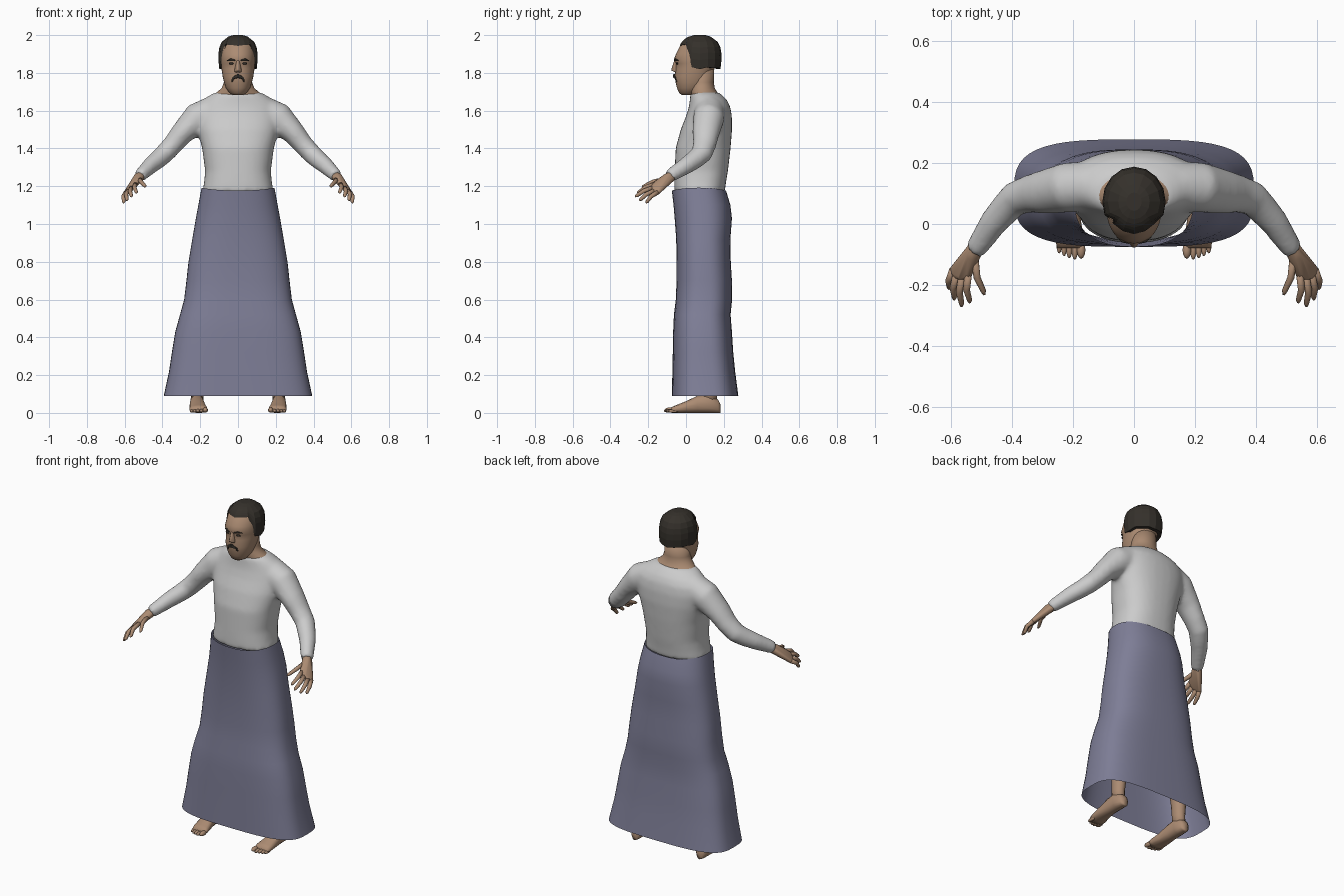
import bpy, bmesh, math
from mathutils import Vector


def material(name, rgb):
    m = bpy.data.materials.new(name)
    m.diffuse_color = (*rgb, 1)
    return m


SKIN = material("skin", (0.41, 0.26, 0.17))
CLOTH = material("skirt_cloth", (0.21, 0.21, 0.31))
HAIR = material("hair", (0.035, 0.03, 0.024))


def finish(name, bm, mat=None, smooth=True, mirror=False):
    bmesh.ops.recalc_face_normals(bm, faces=bm.faces)
    me = bpy.data.meshes.new(name)
    bm.to_mesh(me)
    bm.free()
    if smooth:
        me.shade_smooth()
    ob = bpy.data.objects.new(name, me)
    bpy.context.collection.objects.link(ob)
    if mat:
        me.materials.append(mat)
    if mirror:
        ob.modifiers.new("mirror", 'MIRROR').use_clip = False
    return ob


def loft(bm, rings, cap=True):
    vs = [[bm.verts.new(p) for p in r] for r in rings]
    n = len(vs[0])
    for a, b in zip(vs, vs[1:]):
        for i in range(n):
            bm.faces.new((a[i], a[(i + 1) % n], b[(i + 1) % n], b[i]))
    if cap:
        bm.faces.new(vs[0])
        bm.faces.new(vs[-1])


def level(z, hx, yf, yb, n=2.0, seg=32, dip=0.0):
    """Horizontal superellipse ring from front yf to back yb."""
    pts = []
    for i in range(seg):
        a = 2 * math.pi * i / seg
        c, s = math.cos(a), math.sin(a)
        x = hx * math.copysign(abs(c) ** (2 / n), c)
        y = (yf + yb) / 2 + (yb - yf) / 2 * math.copysign(abs(s) ** (2 / n), s)
        pts.append((x, y, z - dip * s * s))
    return pts


def tube(bm, path, seg=16):
    """Tapered limb; path of (centre, radius in xz plane, radius in depth)."""
    cs = [Vector(p[0]) for p in path]
    rings = []
    for i, (c, ra, rb) in enumerate(path):
        d = (cs[min(i + 1, len(cs) - 1)] - cs[max(i - 1, 0)]).normalized()
        u = d.cross(Vector((0, 1, 0))).normalized()
        v = d.cross(u).normalized()
        rings.append([cs[i] + u * ra * math.cos(2 * math.pi * k / seg)
                      + v * rb * math.sin(2 * math.pi * k / seg) for k in range(seg)])
    loft(bm, rings)


def hull(bm, balls):
    """Convex skin around small balls (x, y, z, r)."""
    vs = []
    for x, y, z, r in balls:
        for i in (-1, 0, 1):
            for j in (-1, 0, 1):
                for k in (-1, 0, 1):
                    if i or j or k:
                        vs.append(bm.verts.new(Vector((x, y, z)) + Vector((i, j, k)).normalized() * r))
    bmesh.ops.convex_hull(bm, input=vs)
    bmesh.ops.delete(bm, geom=[v for v in vs if v.is_valid and not v.link_faces], context='VERTS')


def ellipsoid(bm, c, r, seg=12):
    res = bmesh.ops.create_uvsphere(bm, u_segments=seg, v_segments=seg // 2 + 2, radius=1)
    for v in res["verts"]:
        v.co = Vector(c) + Vector((v.co.x * r[0], v.co.y * r[1], v.co.z * r[2]))


# skirt: open flared tube
bm = bmesh.new()
loft(bm, [level(*r, seg=48, dip=0.015 if r[0] > 1.1 else 0) for r in [
    (0.09, 0.393, -0.075, 0.277, 3.3), (0.22, 0.365, -0.072, 0.26, 3.2),
    (0.32, 0.35, -0.07, 0.25, 3.1), (0.43, 0.332, -0.068, 0.243, 3.0),
    (0.52, 0.307, -0.064, 0.236, 2.9), (0.60, 0.285, -0.054, 0.244, 2.8),
    (0.70, 0.273, -0.05, 0.243, 2.7), (0.80, 0.262, -0.05, 0.237, 2.6),
    (0.92, 0.242, -0.052, 0.235, 2.5), (1.03, 0.223, -0.06, 0.243, 2.4),
    (1.10, 0.21, -0.066, 0.235, 2.4), (1.192, 0.193, -0.075, 0.212, 2.4)]], cap=False)
finish("skirt", bm, CLOTH)

# shirt: torso and sleeves fused into one smooth surface
bm = bmesh.new()
loft(bm, [level(*r) for r in [
    (1.165, 0.19, -0.062, 0.205, 2.4), (1.22, 0.18, -0.062, 0.212, 2.4),
    (1.28, 0.174, -0.06, 0.222, 2.4), (1.40, 0.19, -0.055, 0.236, 2.4),
    (1.50, 0.215, -0.028, 0.244, 2.3), (1.57, 0.225, 0.0, 0.243, 2.2),
    (1.62, 0.218, 0.015, 0.235, 2.1), (1.655, 0.19, 0.02, 0.218, 2.0),
    (1.685, 0.145, 0.022, 0.19, 2.0), (1.698, 0.115, 0.03, 0.17, 2.0)]])
for s in (1, -1):
    tube(bm, [((s * x, y, z), ra, rb) for x, y, z, ra, rb in [
        (0.13, 0.125, 1.60, 0.08, 0.08), (0.215, 0.12, 1.56, 0.083, 0.083),
        (0.297, 0.105, 1.48, 0.061, 0.072), (0.345, 0.098, 1.42, 0.054, 0.062),
        (0.39, 0.083, 1.372, 0.052, 0.057), (0.425, 0.045, 1.34, 0.049, 0.052),
        (0.46, 0.005, 1.312, 0.045, 0.047), (0.522, -0.088, 1.253, 0.034, 0.036)]], seg=20)
shirt = finish("shirt", bm)
rm = shirt.modifiers.new("fuse", 'REMESH')
rm.mode = 'VOXEL'
rm.voxel_size = 0.012
rm.use_smooth_shade = True
sm = shirt.modifiers.new("relax", 'SMOOTH')
sm.factor, sm.iterations = 0.5, 8

# hands: palm hull, four fingers and a thumb
bm = bmesh.new()
hull(bm, [(0.505, -0.06, 1.265, 0.024), (0.53, -0.1, 1.245, 0.024),
          (0.543, -0.165, 1.21, 0.013), (0.565, -0.172, 1.193, 0.014),
          (0.582, -0.165, 1.178, 0.013), (0.592, -0.15, 1.168, 0.012)])
fingers = [((0.543, -0.165, 1.21), (0.538, -0.258, 1.165)),
           ((0.563, -0.17, 1.193), (0.565, -0.27, 1.145)),
           ((0.58, -0.163, 1.178), (0.589, -0.248, 1.125)),
           ((0.592, -0.15, 1.168), (0.606, -0.213, 1.112)),
           ((0.522, -0.11, 1.237), (0.49, -0.232, 1.198))]
for a, b in fingers:
    a, b = Vector(a), Vector(b)
    m = a.lerp(b, 0.5) + Vector((0.008, -0.004, 0.006))
    tube(bm, [(a, 0.013, 0.013), (m, 0.0115, 0.0115),
              (a.lerp(b, 0.9), 0.009, 0.009), (b, 0.004, 0.004)], seg=8)
finish("hands", bm, SKIN, mirror=True)

# legs and feet
bm = bmesh.new()
tube(bm, [((0.216, 0.125, 0.05), 0.032, 0.04), ((0.215, 0.122, 0.11), 0.033, 0.04),
          ((0.212, 0.125, 0.2), 0.04, 0.046), ((0.2, 0.125, 0.35), 0.054, 0.06),
          ((0.175, 0.105, 0.52), 0.055, 0.06), ((0.14, 0.095, 0.75), 0.075, 0.08),
          ((0.11, 0.09, 0.95), 0.085, 0.095)])
rings = []
for y, cx, hw, top in [(0.183, 0.216, 0.014, 0.045), (0.17, 0.216, 0.03, 0.07),
                       (0.12, 0.217, 0.037, 0.1), (0.06, 0.217, 0.037, 0.09),
                       (0.0, 0.215, 0.043, 0.062), (-0.05, 0.21, 0.048, 0.042),
                       (-0.078, 0.207, 0.045, 0.03)]:
    ring = []
    for k in range(16):
        a = 2 * math.pi * k / 16
        s = math.sin(a)
        ring.append((cx + hw * math.cos(a), y, top / 2 * (1 + math.copysign(abs(s) ** 0.7, s))))
    rings.append(ring)
loft(bm, rings)
for x, y, r in [(0.173, -0.085, 0.014), (0.194, -0.088, 0.01), (0.212, -0.083, 0.01),
                (0.229, -0.077, 0.009), (0.245, -0.068, 0.009)]:
    ellipsoid(bm, (x, y, r + 0.001), (r, 0.029, r))
finish("legs_and_feet", bm, SKIN, mirror=True)

# neck and head
bm = bmesh.new()
loft(bm, [level(*r) for r in [
    (1.63, 0.14, 0.04, 0.18), (1.675, 0.138, 0.03, 0.185), (1.697, 0.112, 0.022, 0.165),
    (1.72, 0.086, 0.018, 0.152), (1.75, 0.075, 0.018, 0.147), (1.83, 0.073, 0.0, 0.15)]])
finish("neck", bm, SKIN)
bm = bmesh.new()
loft(bm, [level(*r) for r in [
    (1.682, 0.025, -0.02, 0.03), (1.693, 0.045, -0.036, 0.06), (1.72, 0.064, -0.048, 0.10, 2.2),
    (1.75, 0.074, -0.055, 0.12, 2.2), (1.78, 0.081, -0.06, 0.135, 2.2),
    (1.82, 0.087, -0.055, 0.15), (1.85, 0.09, -0.054, 0.16), (1.872, 0.09, -0.064, 0.163, 2.1),
    (1.90, 0.089, -0.053, 0.165), (1.94, 0.084, -0.033, 0.16),
    (1.965, 0.068, -0.006, 0.14), (1.982, 0.04, 0.03, 0.11)]])
finish("head", bm, SKIN)

# nose
bm = bmesh.new()
hull(bm, [(0, -0.055, 1.862, 0.008), (0, -0.07, 1.817, 0.008),
          (0.013, -0.056, 1.81, 0.007), (-0.013, -0.056, 1.81, 0.007)])
finish("nose", bm, SKIN)

# eyes, eyebrows and moustache
bm = bmesh.new()
ellipsoid(bm, (0.035, -0.047, 1.85), (0.014, 0.006, 0.006))
hull(bm, [(0.018, -0.061, 1.866, 0.004), (0.036, -0.056, 1.872, 0.005), (0.055, -0.041, 1.866, 0.003)])
finish("eyes_and_brows", bm, HAIR, mirror=True)
bm = bmesh.new()
hull(bm, [(0, -0.062, 1.789, 0.006), (0, -0.063, 1.779, 0.006), (0.027, -0.053, 1.772, 0.006)])
hull(bm, [(0.022, -0.055, 1.777, 0.006), (0.031, -0.048, 1.757, 0.005)])
finish("moustache", bm, HAIR, smooth=False, mirror=True)

# hair: faceted cap with a raised hairline at the forehead
SEG, STEPS = 16, 5


def hair_point(a, z, pull=1.0):
    if z > 1.87:
        f = max(0.0, 1 - ((z - 1.87) / 0.13) ** 3) ** 0.4
    else:
        f = 1 - (1.87 - z)
    f *= pull
    return (0.104 * f * math.sin(a), 0.073 - 0.115 * f * math.cos(a), z)


cols = []
for i in range(SEG):
    a = 2 * math.pi * i / SEG
    k = min(i, SEG - i)
    low = [1.943, 1.948, 1.95, 1.83, 1.82, 1.83, 1.825, 1.825, 1.82][k]
    cols.append([hair_point(a, low, 0.8)]
                + [hair_point(a, low + (1.992 - low) * (t / STEPS) ** 0.8) for t in range(STEPS + 1)])
bm = bmesh.new()
loft(bm, [[c[t] for c in cols] for t in range(STEPS + 2)]
     + [[(0.025 * math.sin(2 * math.pi * i / SEG), 0.073 - 0.03 * math.cos(2 * math.pi * i / SEG), 2.0)
         for i in range(SEG)]], cap=False)
bmesh.ops.holes_fill(bm, edges=[e for e in bm.edges if e.is_boundary
                                and min(v.co.z for v in e.verts) > 1.995], sides=0)
finish("hair", bm, HAIR, smooth=False)
